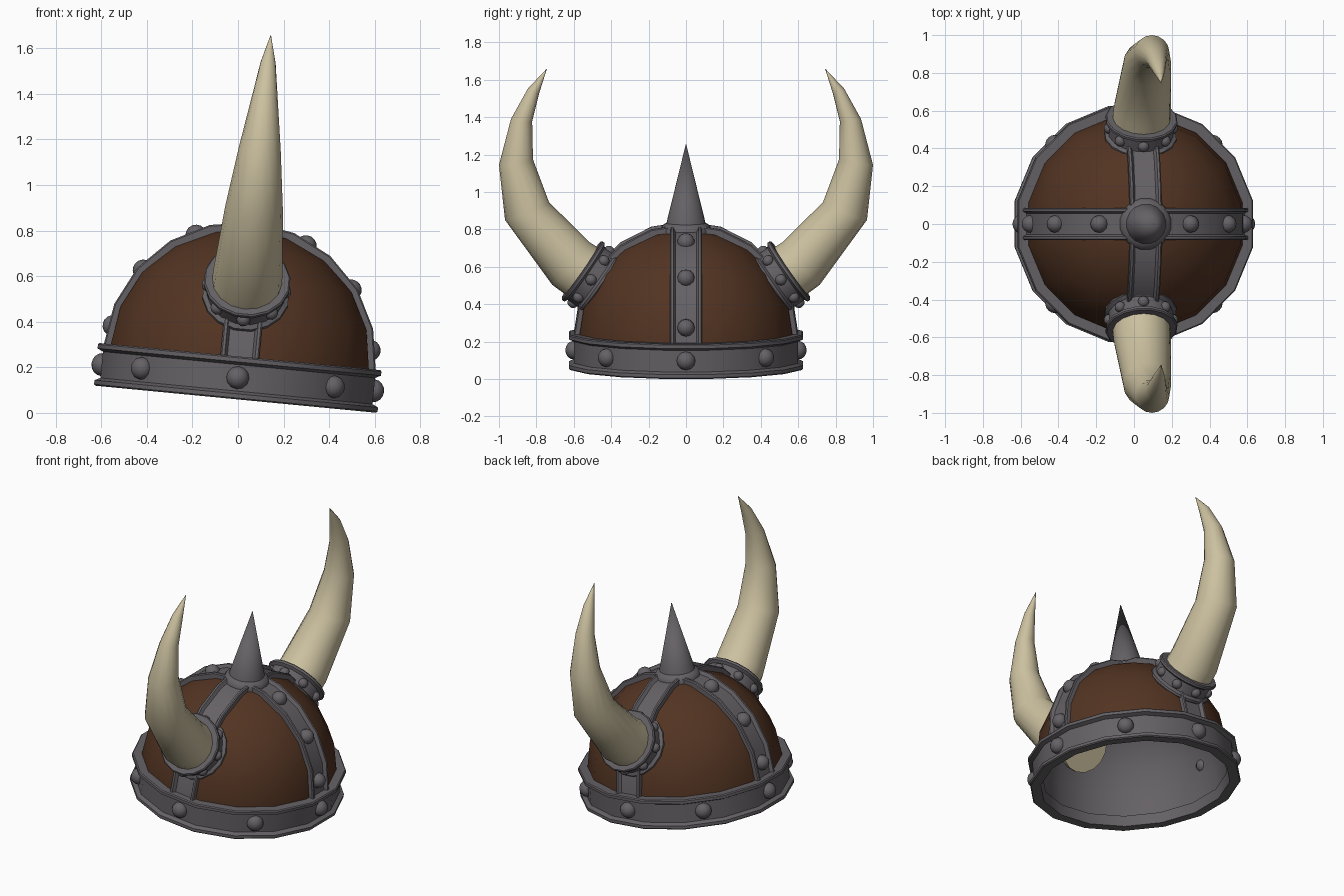
import bpy, bmesh
from math import sin, cos, pi, radians
from mathutils import Matrix, Vector

if "Cube" in bpy.data.objects:
    bpy.data.objects.remove(bpy.data.objects["Cube"])

# the whole helmet leans back a little
TILT = Matrix.Translation((-0.01, 0, 0.06)) @ Matrix.Rotation(radians(5.5), 4, 'Y')
DOME_Z = 0.18


def material(name, colour):
    m = bpy.data.materials.new(name)
    m.diffuse_color = (*colour, 1)
    m.use_nodes = True
    m.node_tree.nodes["Principled BSDF"].inputs["Base Color"].default_value = m.diffuse_color
    return m


METAL = material("dark_metal", (0.13, 0.12, 0.13))
LEATHER = material("leather", (0.085, 0.034, 0.016))
BONE = material("bone", (0.60, 0.53, 0.35))


def finish(name, bm, mat, angle=40):
    bmesh.ops.remove_doubles(bm, verts=bm.verts, dist=1e-5)
    bm.transform(TILT)
    me = bpy.data.meshes.new(name)
    bm.to_mesh(me)
    bm.free()
    me.materials.append(mat)
    ob = bpy.data.objects.new(name, me)
    bpy.context.collection.objects.link(ob)
    bpy.ops.object.select_all(action='DESELECT')
    ob.select_set(True)
    bpy.context.view_layer.objects.active = ob
    bpy.ops.object.shade_smooth_by_angle(angle=radians(angle))
    return ob


def loft(rings, loop=False, caps=False, ring_closed=True):
    """Skin a list of point rings."""
    bm = bmesh.new()
    vs = [[bm.verts.new(p) for p in r] for r in rings]
    n = len(vs[0])
    pairs = list(zip(vs, vs[1:] + vs[:1])) if loop else list(zip(vs, vs[1:]))
    for a, b in pairs:
        for i in range(n if ring_closed else n - 1):
            j = (i + 1) % n
            bm.faces.new((a[i], a[j], b[j], b[i]))
    if caps:
        bm.faces.new(vs[0][::-1])
        bm.faces.new(vs[-1])
    bmesh.ops.remove_doubles(bm, verts=bm.verts, dist=1e-5)
    bmesh.ops.recalc_face_normals(bm, faces=bm.faces)
    return bm


def lathe(profile, n, closed=False):
    """Spin (radius, z) points about z, with flats facing the axes."""
    k = 1 / cos(pi / n)
    rings = [[(r * k * cos(t), r * k * sin(t), z)
              for t in ((i + 0.5) * 2 * pi / n for i in range(n))] for r, z in profile]
    return loft(rings, loop=closed)


def stud(bm, pos, normal, r, h):
    q = Vector(normal).to_track_quat('Z', 'Y').to_matrix().to_4x4()
    bmesh.ops.create_uvsphere(bm, u_segments=12, v_segments=8, radius=1,
                              matrix=Matrix.Translation(pos) @ q @ Matrix.Diagonal((r, r, h, 1)))


def channel(low, high, r_in, r_out, r_mid, lip):
    """Closed cross-section with a raised rail on each edge."""
    return [(r_in, low), (r_out - 0.006, low), (r_out, low + 0.006), (r_out, low + lip - 0.006),
            (r_mid, low + lip + 0.006), (r_mid, high - lip - 0.006),
            (r_out, high - lip + 0.006), (r_out, high - 0.006), (r_out - 0.006, high), (r_in, high)]


# brow band
finish("brow_band", lathe(channel(0, 0.188, 0.56, 0.625, 0.6, 0.03), 16, True), METAL)

# leather dome and the metal lining inside it
quarter = [radians(a) for a in (0, 18, 36, 54, 72, 90)]


def bowl(r):
    return [(r, 0.06)] + [(r * cos(a), DOME_Z + r * sin(a)) for a in quarter]


finish("dome", lathe(bowl(0.57), 16), LEATHER, 60)
lining = lathe(bowl(0.548), 16)
bmesh.ops.reverse_faces(lining, faces=lining.faces)
finish("dome_lining", lining, METAL, 60)


# crossing straps over the dome
def strap(name, turn, half):
    section = channel(-half, half, 0.552, 0.6, 0.58, 0.024)
    rings = []
    for i in range(11):
        a = pi * i / 10
        rings.append([(r * cos(a), w, DOME_Z + r * sin(a)) for r, w in section])
    bm = loft(rings, caps=True)
    bm.transform(Matrix.Rotation(turn, 4, 'Z'))
    finish(name, bm, METAL)


strap("long_strap", 0, 0.085)
strap("cross_strap", pi / 2, 0.085)

# top spike on its flange
finish("top_spike", lathe([(0, 0.72), (0.135, 0.72), (0.135, 0.745), (0.125, 0.765),
                           (0.104, 0.778), (0, 1.205)], 16), METAL)

# studs around the band and along the long strap
bm = bmesh.new()
for i in range(8):
    a = i * pi / 4
    d = Vector((cos(a), sin(a), 0))
    stud(bm, d * 0.6 + Vector((0, 0, 0.095)), d, 0.05, 0.045)
finish("band_studs", bm, METAL, 60)

bm = bmesh.new()
for side in (1, -1):
    for deg in (9, 37, 65):
        a = radians(deg)
        d = Vector((side * cos(a), 0, sin(a)))
        stud(bm, d * 0.573 + Vector((0, 0, DOME_Z)), d, 0.047, 0.047)
finish("strap_studs", bm, METAL, 60)

# horns: (y, z, radius, heading in degrees)
HORN = [(0.42, 0.425, 0.158, 36), (0.615, 0.56, 0.152, 41), (0.85, 0.842, 0.127, 68),
        (0.909, 1.105, 0.092, 81), (0.879, 1.33, 0.057, 97), (0.816, 1.485, 0.033, 116),
        (0.745, 1.605, 0.001, 122)]

for name, s in (("right", -1), ("left", 1)):
    rings = []
    for y, z, r, deg in HORN:
        h = radians(deg)
        rings.append([(r * cos(t), s * (y + r * sin(t) * sin(h)), z - r * sin(t) * cos(h))
                      for t in (2 * pi * i / 16 for i in range(16))])
    finish(name + "_horn", loft(rings, caps=True), BONE, 60)

    # collar and its studs, built on z then aimed along the horn root
    axis = Vector((0, s * cos(radians(35)), sin(radians(35))))
    aim = Matrix.Translation((0, s * 0.455, 0.452)) @ axis.to_track_quat('Z', 'X').to_matrix().to_4x4()
    bm = lathe(channel(0, 0.128, 0.145, 0.188, 0.17, 0.026), 16, True)
    bm.transform(aim)
    finish(name + "_collar", bm, METAL)
    bm = bmesh.new()
    for i in range(8):
        a = i * pi / 4
        d = Vector((cos(a), sin(a), 0))
        stud(bm, d * 0.17 + Vector((0, 0, 0.064)), d, 0.03, 0.027)
    bm.transform(aim)
    finish(name + "_collar_studs", bm, METAL, 60)
